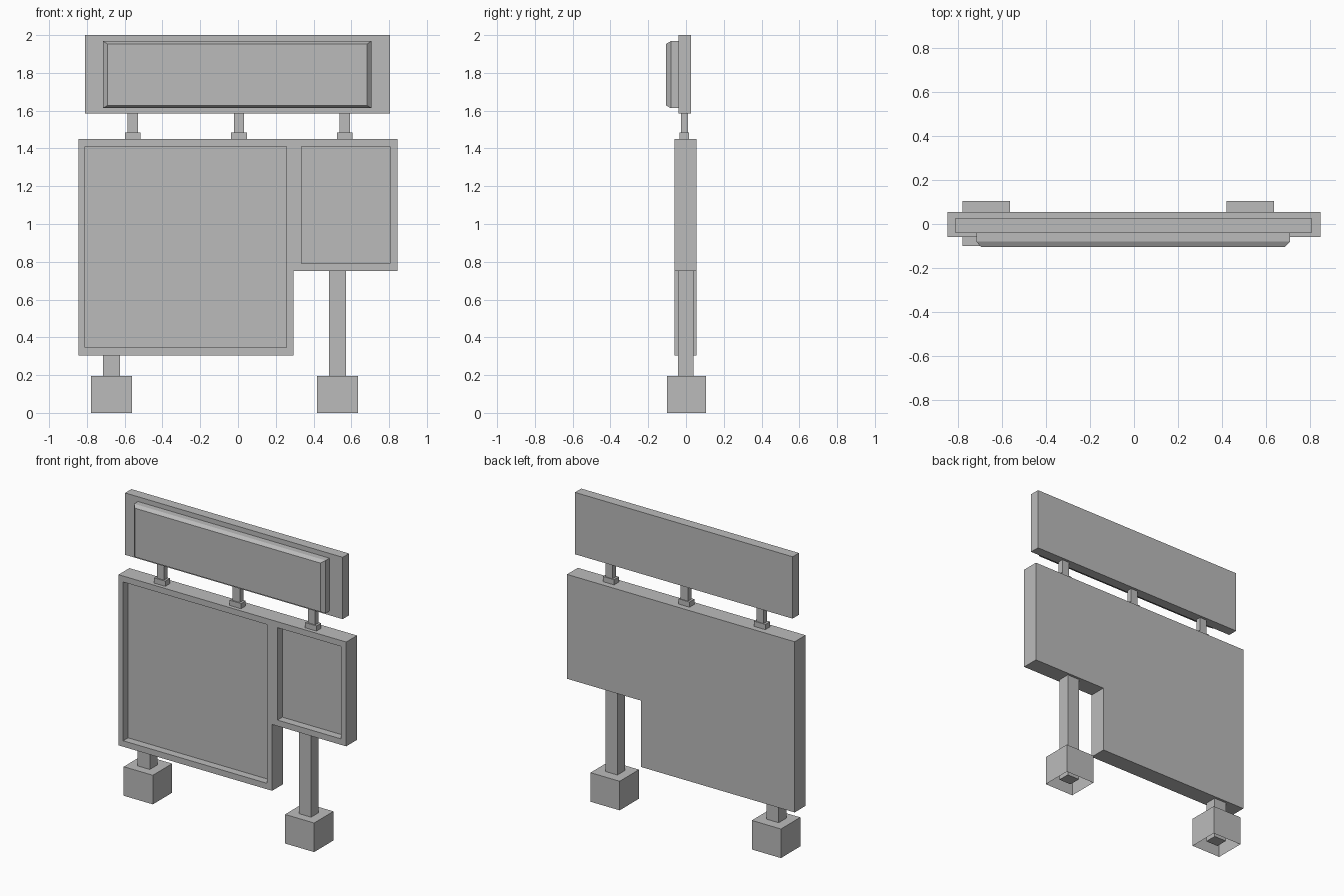
import bpy
import bmesh

cube = bpy.data.objects.get("Cube")
if cube:
    bpy.data.objects.remove(cube, do_unlink=True)

grey = bpy.data.materials.new("plain grey")
grey.use_nodes = True
grey.diffuse_color = (0.5, 0.5, 0.5, 1)
grey.node_tree.nodes["Principled BSDF"].inputs["Base Color"].default_value = (0.5, 0.5, 0.5, 1)


def finish(name, bm):
    bmesh.ops.recalc_face_normals(bm, faces=bm.faces)
    mesh = bpy.data.meshes.new(name)
    bm.to_mesh(mesh)
    bm.free()
    mesh.materials.append(grey)
    obj = bpy.data.objects.new(name, mesh)
    bpy.context.collection.objects.link(obj)
    return obj


def box(name, x, y, z, open_bottom=False):
    """Box from (min, max) pairs along each axis."""
    bm = bmesh.new()
    bmesh.ops.create_cube(bm, size=1)
    for v in bm.verts:
        v.co = [span[0] if c < 0 else span[1] for c, span in zip(v.co, (x, y, z))]
    obj = finish(name, bm)
    if open_bottom:
        bm = bmesh.new()
        bm.from_mesh(obj.data)
        bmesh.ops.delete(bm, geom=[f for f in bm.faces if f.normal.z < -0.5], context='FACES')
        bm.to_mesh(obj.data)
        bm.free()
    return obj


# Stepped main panel: two bays side by side, each with a recessed front
FRONT, RECESS, BACK = -0.06, -0.008, 0.055
TOP, LOW, STEP = 1.45, 0.305, 0.75
outline = [(-0.845, LOW), (0.295, LOW), (0.295, STEP),
           (0.845, STEP), (0.845, TOP), (-0.845, TOP)]
bm = bmesh.new()
base = bm.faces.new([bm.verts.new((x, BACK, z)) for x, z in outline])
ext = bmesh.ops.extrude_face_region(bm, geom=[base], use_keep_orig=True)
bmesh.ops.translate(bm, vec=(0, FRONT - BACK, 0),
                    verts=[g for g in ext["geom"] if isinstance(g, bmesh.types.BMVert)])
panel = finish("main_panel", bm)

for side, x, z in (("large", (-0.81, 0.257), (0.345, 1.41)),
                   ("small", (0.335, 0.805), (0.79, 1.41))):
    cutter = box(side + "_recess_cutter", x, (FRONT - 0.1, RECESS), z)
    cutter.hide_render = True
    cutter.hide_viewport = True
    cutter.display_type = 'WIRE'
    cut = panel.modifiers.new(side + "_recess", 'BOOLEAN')
    cut.operation = 'DIFFERENCE'
    cut.solver = 'EXACT'
    cut.object = cutter

# Bake the cuts and drop the cutters
bpy.context.view_layer.update()
graph = bpy.context.evaluated_depsgraph_get()
baked = bpy.data.meshes.new_from_object(panel.evaluated_get(graph))
panel.modifiers.clear()
panel.data = baked
for side in ("large", "small"):
    bpy.data.objects.remove(bpy.data.objects[side + "_recess_cutter"], do_unlink=True)

# Upper board with a raised, chamfered sign face
box("header_board", (-0.81, 0.805), (-0.04, 0.027), (1.585, 2.0))
bm = bmesh.new()
rings = []
for y, dx, dz in ((-0.04, 0, 0), (-0.08, 0, 0), (-0.105, 0.023, 0.014)):
    x0, x1, z0, z1 = -0.715 + dx, 0.707 - dx, 1.613 + dz, 1.968 - dz
    rings.append([bm.verts.new((x, y, z)) for x, z in ((x0, z0), (x1, z0), (x1, z1), (x0, z1))])
for a, b in zip(rings, rings[1:]):
    for i in range(4):
        j = (i + 1) % 4
        bm.faces.new((a[i], a[j], b[j], b[i]))
bm.faces.new(rings[0])
bm.faces.new(rings[-1])
finish("header_sign_face", bm)

# Short struts and collars between panel and upper board
for name, x in (("right", -0.557), ("middle", 0.005), ("left", 0.565)):
    box(name + "_strut", (x - 0.027, x + 0.027), (-0.027, 0.01), (TOP, 1.585))
    box(name + "_strut_collar", (x - 0.042, x + 0.042), (-0.035, 0.015), (TOP, 1.485))

# Ground posts in hollow footings
for name, x, top in (("right", -0.67, LOW), ("left", 0.527, STEP)):
    box(name + "_post", (x - 0.045, x + 0.045), (-0.042, 0.039), (0.03, top))
    box(name + "_footing", (x - 0.108, x + 0.108), (-0.1, 0.105), (0, 0.195), open_bottom=True)
